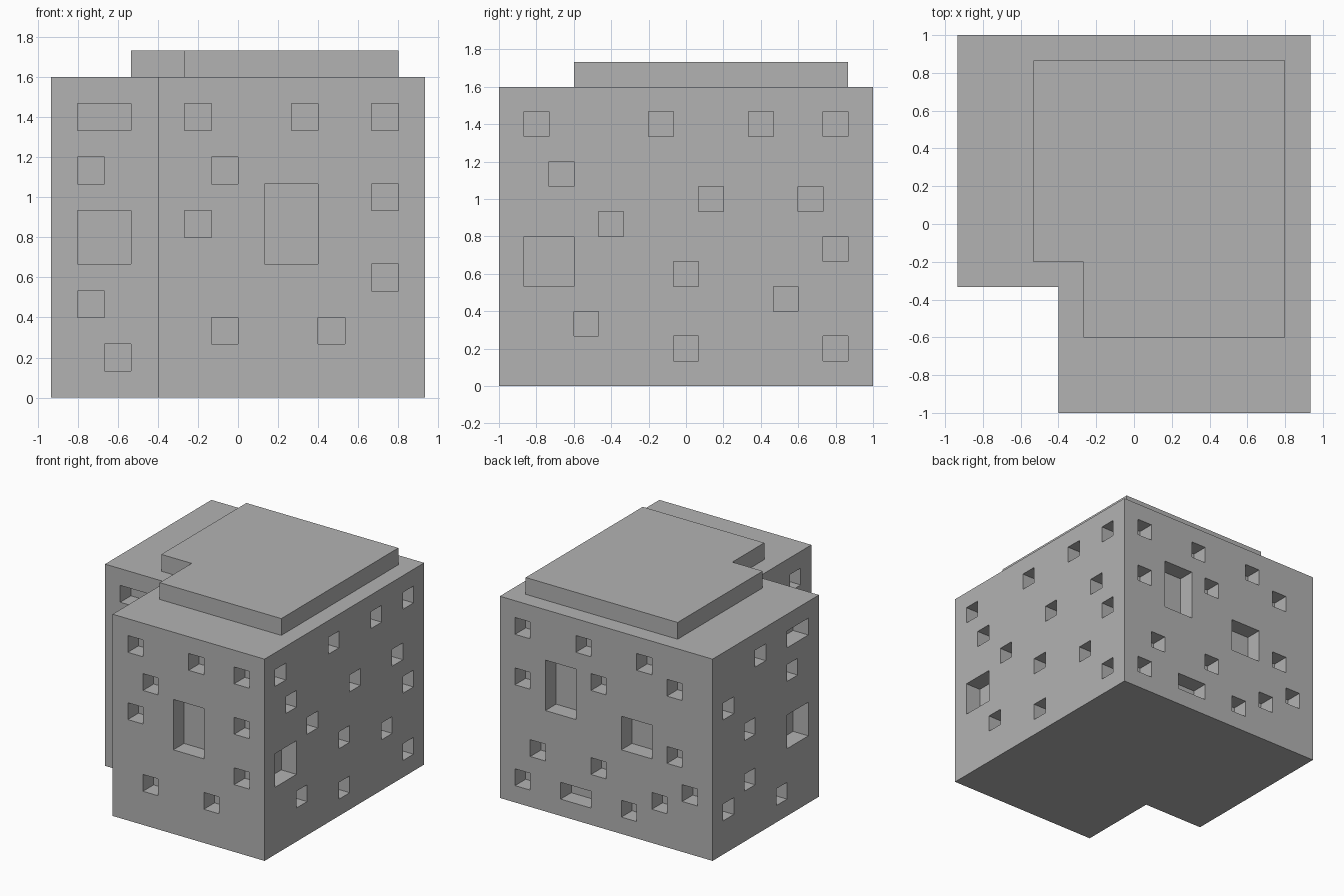
import bpy
import bmesh
from mathutils import Vector

if "Cube" in bpy.data.objects:
    bpy.data.objects.remove(bpy.data.objects["Cube"], do_unlink=True)

UNIT = 2 / 15  # side of one block
UP = Vector((0, 0, 1))

stone = bpy.data.materials.new("grey_stone")
stone.use_nodes = True
stone.diffuse_color = (0.45, 0.45, 0.45, 1)
stone.node_tree.nodes["Principled BSDF"].inputs["Base Color"].default_value = stone.diffuse_color


def quad(bm, corners):
    bm.faces.new([bm.verts.new(c * UNIT) for c in corners])


def add_wall(bm, start, end, height, pits):
    """Wall of block faces; each pit (along, up, width, height) sinks one block."""
    along = (end - start).normalized()
    inward = UP.cross(along)
    length = round((end - start).length)

    def at(s, z, depth=0):
        return start + along * s + UP * z + inward * depth

    sunk = set()
    for s, z, *size in pits:
        w, h = size or (1, 1)
        sunk |= {(s + i, z + j) for i in range(w) for j in range(h)}

    for s in range(length):
        for z in range(height):
            ring = [(s, z), (s + 1, z), (s + 1, z + 1), (s, z + 1)]
            depth = 1 if (s, z) in sunk else 0
            quad(bm, [at(a, b, depth) for a, b in ring])
            if not depth:
                continue
            # Side faces of the pit, where the next cell is not sunk
            beside = [(s, z - 1), (s + 1, z), (s, z + 1), (s - 1, z)]
            for k, cell in enumerate(beside):
                if cell not in sunk:
                    p, q = ring[k], ring[(k + 1) % 4]
                    quad(bm, [at(*p), at(*q), at(*q, 1), at(*p, 1)])


def add_block(name, low, high, notch, base, height, pits=None, floor=False):
    """Upright block with its front right corner cut out."""
    (x0, y0), (x1, y1), (nx, ny) = low, high, notch
    outline = [Vector((x, y, base)) for x, y in (
        (nx, y0), (x1, y0), (x1, y1), (x0, y1), (x0, ny), (nx, ny))]
    sides = ("front", "left", "back", "right", "recess_front", "recess_side")
    bm = bmesh.new()
    for k, side in enumerate(sides):
        add_wall(bm, outline[k], outline[(k + 1) % 6], height, (pits or {}).get(side, []))
    quad(bm, [p + UP * height for p in outline])
    if floor:
        quad(bm, outline[::-1])
    bmesh.ops.remove_doubles(bm, verts=bm.verts, dist=UNIT / 100)
    mesh = bpy.data.meshes.new(name)
    bm.to_mesh(mesh)
    bm.free()
    mesh.materials.append(stone)
    bpy.context.collection.objects.link(bpy.data.objects.new(name, mesh))


# Pits of each wall, in blocks from its left end as seen from outside
body_pits = {
    "front": [(1, 10), (5, 10), (8, 10), (2, 8), (1, 6), (4, 5, 2, 3),
              (8, 7), (8, 4), (2, 2), (6, 2)],
    "left": [(1, 10), (6, 10), (10, 10), (13, 10), (2, 8), (8, 7), (12, 7), (4, 6),
             (1, 4, 2, 2), (7, 4), (13, 5), (11, 3), (3, 2), (7, 1), (13, 1)],
    "back": [(1, 10), (5, 10), (9, 10), (11, 9), (1, 7), (3, 6, 2, 3), (6, 8),
             (8, 5, 2, 2), (11, 5), (2, 3), (6, 3), (1, 1), (4, 1, 2, 1),
             (8, 1), (10, 2), (12, 3)],
    "right": [(4, 10), (7, 10, 2, 1), (7, 8), (1, 8), (3, 6), (7, 4, 2, 2),
              (3, 3), (1, 2), (6, 1)],
    "recess_front": [(1, 10, 2, 1), (1, 8), (1, 5, 2, 2), (1, 3), (2, 1)],
    "recess_side": [(3, 10), (1, 8), (3, 6), (1, 4), (3, 2)],
}

# Main block and the raised slab on its roof
add_block("main_body", (-7, -7.5), (7, 7.5), (-3, -2.5), 0, 12, body_pits, floor=True)
add_block("roof_slab", (-4, -4.5), (6, 6.5), (-2, -1.5), 12, 1)
